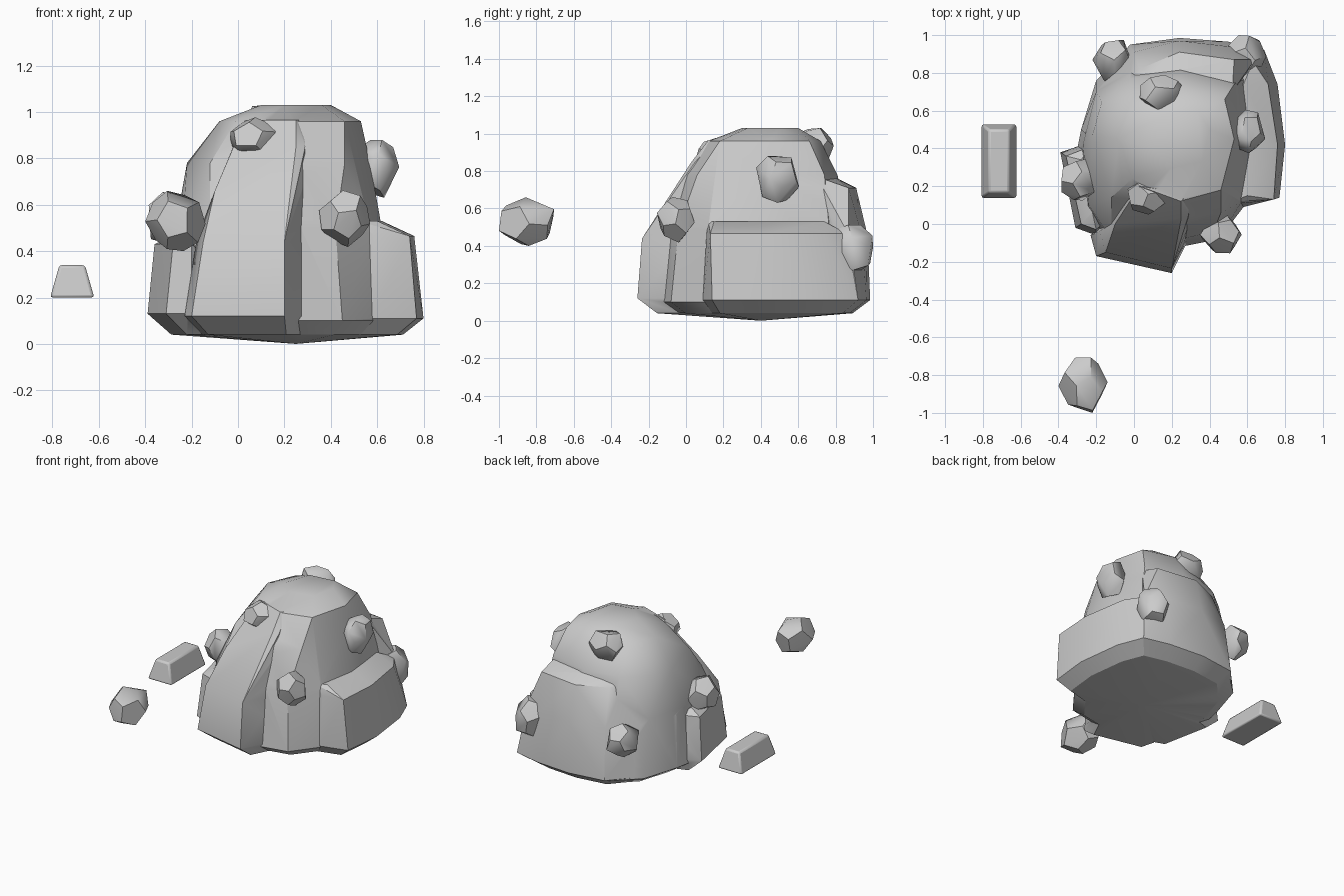
import bpy, bmesh, math, random
from mathutils import Vector

if "Cube" in bpy.data.objects:
    bpy.data.objects.remove(bpy.data.objects["Cube"])

random.seed(4)
CX, CY = 0.25, 0.4   # middle of the rock


def hull(name, pts, dissolve=8):
    """Closed convex block around a set of points."""
    bm = bmesh.new()
    for p in pts:
        bm.verts.new(p)
    res = bmesh.ops.convex_hull(bm, input=bm.verts[:])
    junk = [g for g in set(res["geom_interior"] + res["geom_unused"])
            if isinstance(g, bmesh.types.BMVert)]
    bmesh.ops.delete(bm, geom=junk, context='VERTS')
    bmesh.ops.dissolve_limit(bm, angle_limit=math.radians(dissolve),
                             verts=bm.verts[:], edges=bm.edges[:])
    bmesh.ops.triangulate(bm, faces=[f for f in bm.faces if len(f.verts) > 4 and dissolve > 5])
    bmesh.ops.recalc_face_normals(bm, faces=bm.faces[:])
    me = bpy.data.meshes.new(name)
    bm.to_mesh(me)
    bm.free()
    ob = bpy.data.objects.new(name, me)
    bpy.context.collection.objects.link(ob)
    return ob


def smooth(ob, deg):
    bpy.ops.object.select_all(action='DESELECT')
    ob.select_set(True)
    bpy.context.view_layer.objects.active = ob
    bpy.ops.object.shade_smooth_by_angle(angle=math.radians(deg))


def rock_block(name, rings):
    """Stack of outlines (z, points); the lowest rounds down to the ground."""
    pts = [(x, y, z) for z, ring in rings for x, y in ring]
    z0, base = rings[0]
    for x, y in base:
        pts.append((CX + 0.84 * (x - CX), CY + 0.84 * (y - CY), 0.04))
    pts.append((CX, CY, 0.0))
    return hull(name, pts, 1)


# main domed body
rock = rock_block("rock", [
    (0.10, [(-.27, .05), (-.15, -.1), (.25, -.12), (.45, -.08), (.58, .09), (.68, .4),
            (.65, .8), (.24, .95), (-.02, .93), (-.2, .76), (-.28, .5), (-.3, .4)]),
    (0.50, [(-.24, .1), (-.12, -.08), (.25, -.08), (.42, -.04), (.57, .12), (.62, .4),
            (.58, .75), (.25, .86), (-.02, .83), (-.2, .7), (-.27, .42)]),
    (0.78, [(-.22, .47), (-.12, .14), (.25, .0), (.46, .06), (.57, .42), (.53, .74),
            (.25, .81), (-.02, .77), (-.17, .65)]),
    (0.96, [(-.08, .45), (-.01, .24), (.24, .12), (.46, .18), (.53, .45), (.48, .66),
            (.25, .72), (0, .64)]),
    (1.03, [(.1, .4), (.2, .3), (.36, .33), (.4, .5), (.34, .6), (.16, .58)]),
])

slabs = [
    # front slab, leaning back up the dome
    rock_block("front_slab", [
        (0.12, [(-.23, -.06), (-.2, -.17), (.2, -.26), (.28, -.1)]),
        (0.44, [(-.18, -.04), (-.15, -.15), (.2, -.235), (.27, -.09)]),
        (0.66, [(-.1, 0), (.22, -.08), (.28, -.03)]),
        (0.85, [(-.02, .13), (.25, .03), (.29, .05)]),
        (0.965, [(.03, .2), (.25, .12), (.28, .16)])]),
    # right slab with a sloped ledge
    rock_block("right_slab", [
        (0.11, [(.58, .09), (.77, .14), (.8, .42), (.76, .74), (.69, .92), (.5, .9)]),
        (0.465, [(.59, .11), (.74, .13), (.76, .42), (.71, .74), (.63, .86)]),
        (0.53, [(.52, .12), (.6, .15), (.62, .42), (.58, .74)])]),
    # back slab with a higher ledge
    rock_block("back_slab", [
        (0.11, [(.69, .92), (.5, .965), (.24, .985), (-.02, .95), (-.2, .75), (-.28, .5)]),
        (0.46, [(.64, .87), (.5, .94), (.24, .97), (0, .91), (-.18, .72), (-.26, .48)]),
        (0.71, [(.53, .87), (.24, .91), (.03, .82), (-.06, .72)]),
        (0.77, [(.52, .7), (.25, .79), (0, .7)])]),
    # small left slab
    rock_block("left_slab", [
        (0.13, [(-.31, -.02), (-.39, .38), (-.24, .43), (-.2, -.06)]),
        (0.43, [(-.28, 0), (-.36, .36), (-.23, .41), (-.2, -.03)]),
        (0.47, [(-.22, .06), (-.28, .34)])]),
]
bpy.context.view_layer.objects.active = rock
for s in slabs:
    mod = rock.modifiers.new("join", 'BOOLEAN')
    mod.operation, mod.solver, mod.object = 'UNION', 'EXACT', s
    bpy.ops.object.modifier_apply(modifier=mod.name)
    bpy.data.objects.remove(s)
smooth(rock, 30)

# ore nuggets: uneven twelve-sided lumps
g = (1 + 5 ** 0.5) / 2
signs = (-1, 1)
dodeca = [Vector((a, b, c)) for a in signs for b in signs for c in signs]
for a in signs:
    for b in signs:
        dodeca += [Vector((0, a / g, b * g)), Vector((a / g, b * g, 0)), Vector((b * g, 0, a / g))]


def nugget(name, centre, half):
    rot = Vector((0, 0, 1)).rotation_difference(
        Vector([random.uniform(-1, 1) for _ in range(3)]))
    pts = [rot @ (v.normalized() * random.uniform(0.88, 1.12)) for v in dodeca]
    lo = [min(p[i] for p in pts) for i in range(3)]
    hi = [max(p[i] for p in pts) for i in range(3)]
    fit = [[centre[i] + half[i] * (2 * (p[i] - lo[i]) / (hi[i] - lo[i]) - 1)
            for i in range(3)] for p in pts]
    smooth(hull(name, fit, 2), 42)


nugget("loose_nugget", (-.27, -.853, .53), (.13, .147, .13))
nugget("top_front_nugget", (.067, .15, .88), (.1, .1, .097))
nugget("front_right_nugget", (.46, -.055, .54), (.11, .1, .122))
nugget("right_nugget", (.605, .49, .755), (.09, .115, .125))
nugget("back_right_nugget", (.59, .89, .385), (.11, .11, .128))
nugget("top_back_nugget", (.15, .69, .925), (.12, .1, .105))
nugget("left_nugget", (-.285, .235, .535), (.1, .11, .12))
nugget("back_left_nugget", (-.12, .86, .39), (.1, .115, .12))

# ingot: tapered bar with softened edges
ingot = hull("ingot", [(x, y, .2) for x in (-.81, -.62) for y in (.135, .53)]
             + [(x, y, .34) for x in (-.77, -.66) for y in (.165, .5)], 1)
bev = ingot.modifiers.new("edges", 'BEVEL')
bev.width, bev.segments = 0.012, 2
smooth(ingot, 40)
